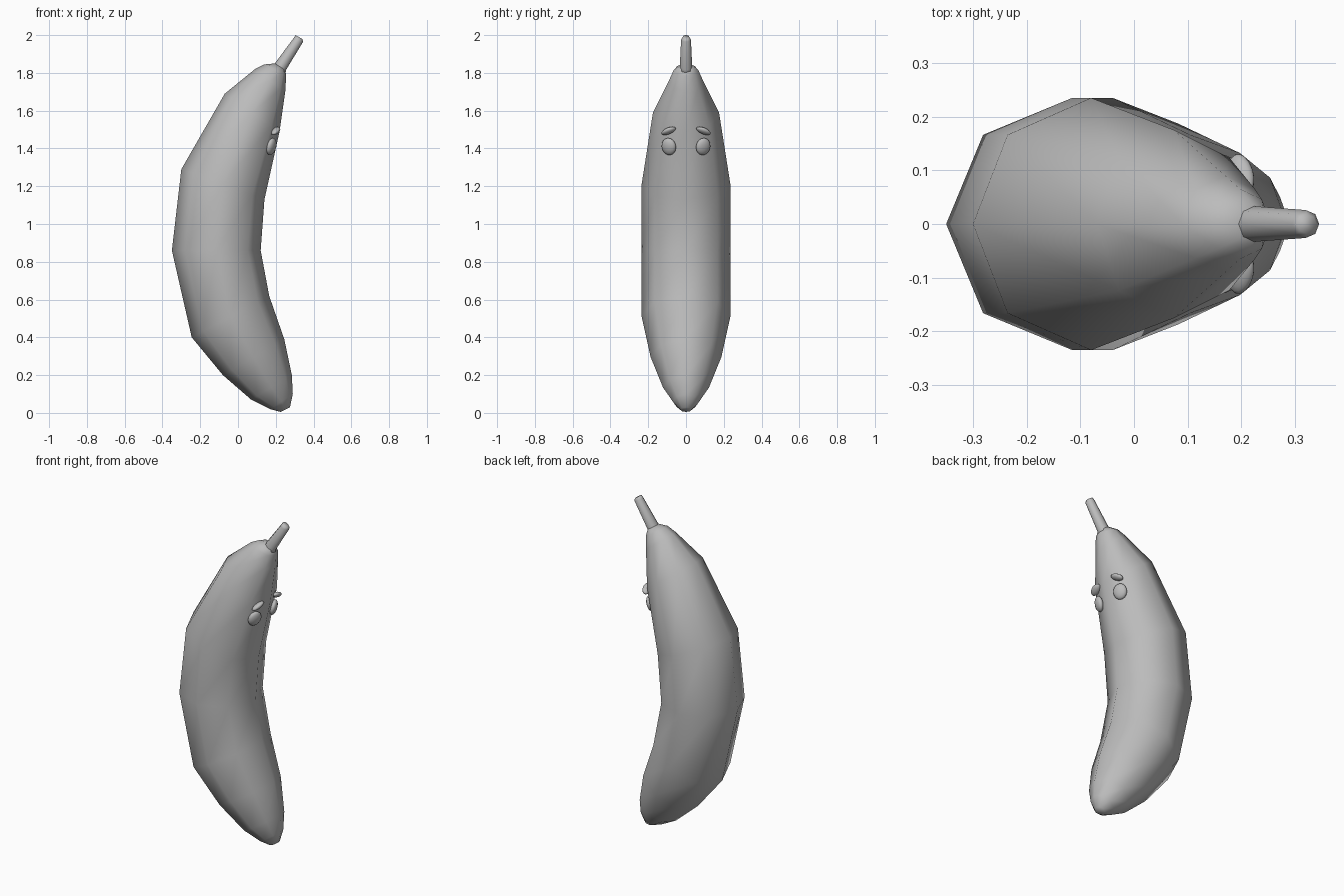
import bpy, bmesh, math
from mathutils import Vector, Matrix

if "Cube" in bpy.data.objects:
    bpy.data.objects.remove(bpy.data.objects["Cube"])

skin = bpy.data.materials.new("plain grey")
skin.diffuse_color = (0.5, 0.5, 0.5, 1)
skin.use_nodes = True
skin.node_tree.nodes["Principled BSDF"].inputs["Base Color"].default_value = skin.diffuse_color
SIDES = 8

# Each ring: back x, back z, front x, front z, half width in y
body_rings = [
    (0.225, 0.005, 0.275, 0.03, 0.03),
    (0.17, 0.02, 0.29, 0.10, 0.07),
    (0.07, 0.07, 0.285, 0.20, 0.122),
    (-0.08, 0.20, 0.245, 0.39, 0.187),
    (-0.245, 0.40, 0.165, 0.62, 0.235),
    (-0.35, 0.86, 0.12, 0.86, 0.235),
    (-0.30, 1.29, 0.14, 1.13, 0.235),
    (-0.07, 1.69, 0.22, 1.49, 0.175),
    (0.09, 1.82, 0.25, 1.70, 0.09),
    (0.14, 1.845, 0.255, 1.785, 0.065),
    (0.195, 1.85, 0.25, 1.815, 0.035),
]
stem_rings = [
    (0.185, 1.82, 0.25, 1.785, 0.038),
    (0.195, 1.85, 0.254, 1.815, 0.033),
    (0.295, 1.985, 0.345, 1.965, 0.026),
    (0.305, 2.0, 0.34, 1.98, 0.018),
]


def finish(bm, name, smooth_angle=None):
    bmesh.ops.recalc_face_normals(bm, faces=bm.faces)
    mesh = bpy.data.meshes.new(name)
    bm.to_mesh(mesh)
    bm.free()
    mesh.materials.append(skin)
    obj = bpy.data.objects.new(name, mesh)
    bpy.context.collection.objects.link(obj)
    for p in mesh.polygons:
        p.use_smooth = True
    return obj


def loft(name, rings):
    """Skin a row of tilted eight-sided rings and cap both ends."""
    bm = bmesh.new()
    loops = []
    for bx, bz, fx, fz, w in rings:
        back, front = Vector((bx, 0, bz)), Vector((fx, 0, fz))
        mid, half = (back + front) / 2, (front - back) / 2
        loops.append([bm.verts.new(mid + half * math.cos(a) + Vector((0, w * math.sin(a), 0)))
                      for a in (2 * math.pi * i / SIDES for i in range(SIDES))])
    for lo, hi in zip(loops, loops[1:]):
        for i in range(SIDES):
            j = (i + 1) % SIDES
            bm.faces.new((lo[i], lo[j], hi[j], hi[i]))
    bm.faces.new(loops[0])
    bm.faces.new(loops[-1])
    return finish(bm, name)


def ellipsoid(name, loc, radii, lean, roll, turn):
    """Flattened ball; lean about y, roll about x, turn about z."""
    bm = bmesh.new()
    bmesh.ops.create_uvsphere(bm, u_segments=16, v_segments=10, radius=1)
    m = (Matrix.Translation(loc) @ Matrix.Rotation(turn, 4, 'Z') @ Matrix.Rotation(lean, 4, 'Y')
         @ Matrix.Rotation(roll, 4, 'X') @ Matrix.Diagonal((*radii, 1)))
    bmesh.ops.transform(bm, matrix=m, verts=bm.verts)
    return finish(bm, name)


# Curved fruit and its stalk
loft("body", body_rings)
loft("stem", stem_rings)

# Eyes and slanted brows, mirrored across y
for side, label in ((-1, "left"), (1, "right")):
    ellipsoid(label + "_eye", (0.177, side * 0.091, 1.41), (0.021, 0.041, 0.046),
              math.radians(14), 0, side * math.radians(25))
    ellipsoid(label + "_brow", (0.2, side * 0.092, 1.493), (0.024, 0.042, 0.015),
              math.radians(-20), -side * math.radians(24), side * math.radians(25))
